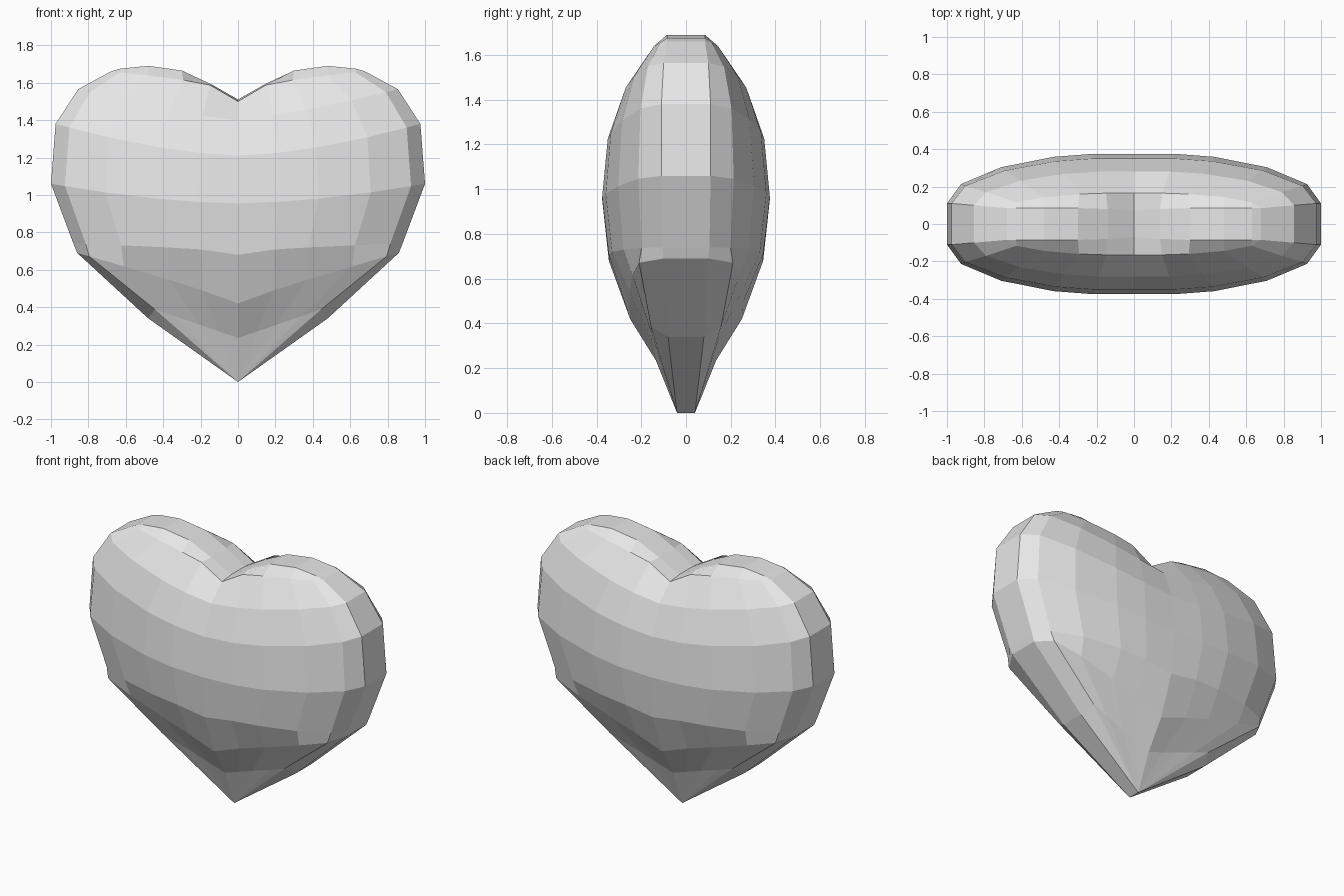
import bpy
import bmesh

default_cube = bpy.data.objects.get("Cube")
if default_cube:
    bpy.data.objects.remove(default_cube)

# Columns across the front: fraction of half width, and fullness of depth
columns = [(0, 1), (0.22, 1), (0.43, 0.94), (0.71, 0.73), (0.925, 0.39), (1, 0)]

# Rings from tip to shoulders:
# half width, side z, side depth, centre z, centre depth, curve power, cheek bulge, side drop
rings = [
    (0.0, 0.0, 0.04, 0.0, 0.04, 1, 0, 0),
    (0.48, 0.40, 0.08, 0.235, 0.135, 1, 0.065, 0.06),
    (0.86, 0.69, 0.10, 0.42, 0.25, 0.9, 0.06, 0),
    (0.88, 0.74, 0.105, 0.68, 0.345, 0.5, 0, 0),
    (1.0, 1.06, 0.11, 0.955, 0.375, 1.7, 0, 0),
    (0.975, 1.38, 0.11, 1.21, 0.35, 1.6, 0, 0),
    (0.855, 1.565, 0.10, 1.40, 0.28, 1.3, 0, 0),
    (0.68, 1.66, 0.085, 1.50, 0.165, 0.4, 0, 0),
]

# Crest along the top of the two lobes: x, depth, z
crest = [(0, 0.07, 1.51), (0.14, 0.08, 1.59), (0.30, 0.085, 1.665),
         (0.48, 0.085, 1.69), (0.63, 0.085, 1.675), (0.68, 0.085, 1.66)]


def quarter(width, side_z, side_y, mid_z, mid_y, power, bulge, drop):
    """Points of one ring from the centre line to the side."""
    points = []
    for u, full in columns:
        at_side = u == 1
        y = side_y + (mid_y - side_y) * full + (0 if at_side else bulge * u * u)
        z = mid_z + (side_z - mid_z) * u ** power - (drop if at_side else 0)
        points.append((width * u, y, z))
    return points


def full_ring(bm, points):
    """Mirror a quarter into a closed loop, front half then back half."""
    front = [(-x, -y, z) for x, y, z in reversed(points)]
    front += [(x, -y, z) for x, y, z in points[1:]]
    back = [(x, -y, z) for x, y, z in reversed(front)]
    return [bm.verts.new(p) for p in front + back]


# Heart body
bm = bmesh.new()
loops = [full_ring(bm, quarter(*r)) for r in rings] + [full_ring(bm, crest)]
count = len(loops[0])
for low, high in zip(loops, loops[1:]):
    for i in range(count):
        j = (i + 1) % count
        bm.faces.new((low[i], low[j], high[j], high[i]))

# Strip closing the top between front and back crest
top = loops[-1]
for i in range(count // 2 - 1):
    bm.faces.new((top[i], top[i + 1], top[count - 2 - i], top[count - 1 - i]))

bmesh.ops.remove_doubles(bm, verts=bm.verts, dist=0.0005)
bmesh.ops.recalc_face_normals(bm, faces=bm.faces)

mesh = bpy.data.meshes.new("heart")
bm.to_mesh(mesh)
bm.free()
mesh.shade_flat()
heart = bpy.data.objects.new("heart", mesh)
bpy.context.collection.objects.link(heart)

# Plain light grey
grey = bpy.data.materials.new("light_grey")
grey.use_nodes = True
colour = (0.8, 0.8, 0.8, 1)
grey.diffuse_color = colour
grey.node_tree.nodes["Principled BSDF"].inputs["Base Color"].default_value = colour
mesh.materials.append(grey)
